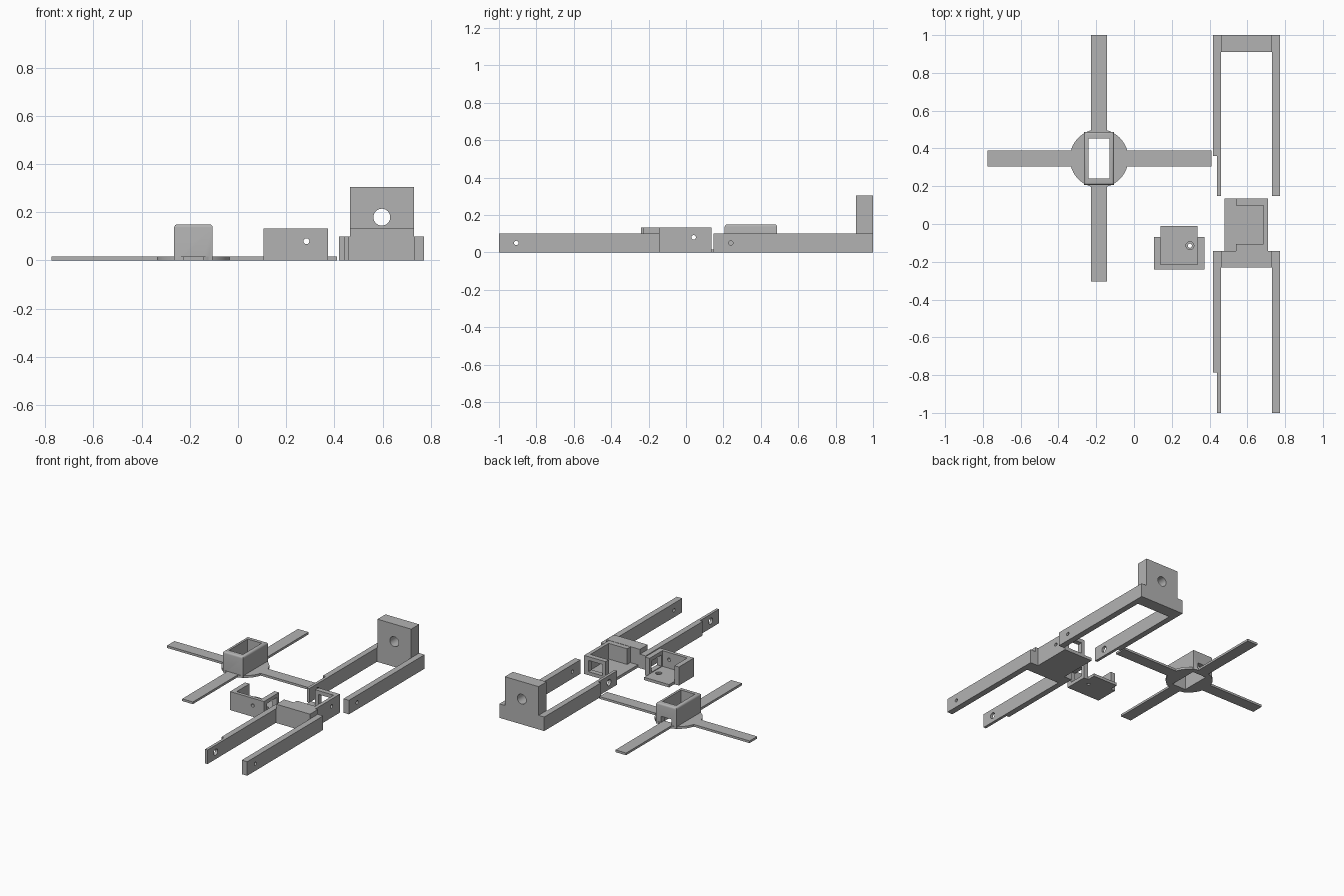
import bpy, bmesh, math
from mathutils import Matrix, Vector

if "Cube" in bpy.data.objects:
    bpy.data.objects.remove(bpy.data.objects["Cube"])

grey = bpy.data.materials.new("plain_grey")
grey.diffuse_color = (0.45, 0.45, 0.45, 1)
grey.use_nodes = True
grey.node_tree.nodes["Principled BSDF"].inputs["Base Color"].default_value = grey.diffuse_color


def add(name, bm):
    bmesh.ops.recalc_face_normals(bm, faces=bm.faces)
    me = bpy.data.meshes.new(name)
    bm.to_mesh(me)
    bm.free()
    me.materials.append(grey)
    ob = bpy.data.objects.new(name, me)
    bpy.context.collection.objects.link(ob)
    return ob


def prism(name, outline, z0, z1):
    bm = bmesh.new()
    face = bm.faces.new([bm.verts.new((x, y, z0)) for x, y in outline])
    top = bmesh.ops.extrude_face_region(bm, geom=[face])["geom"]
    verts = [v for v in top if isinstance(v, bmesh.types.BMVert)]
    bmesh.ops.translate(bm, verts=verts, vec=(0, 0, z1 - z0))
    return add(name, bm)


def box(name, x0, x1, y0, y1, z0, z1):
    return prism(name, [(x0, y0), (x1, y0), (x1, y1), (x0, y1)], z0, z1)


def cylinder(name, centre, radius, length, axis="Z", sides=32):
    turn = {"X": Matrix.Rotation(math.pi / 2, 4, "Y"),
            "Y": Matrix.Rotation(math.pi / 2, 4, "X"),
            "Z": Matrix.Identity(4)}[axis]
    bm = bmesh.new()
    bmesh.ops.create_cone(bm, cap_ends=True, segments=sides, radius1=radius,
                          radius2=radius, depth=length,
                          matrix=Matrix.Translation(centre) @ turn)
    return add(name, bm)


def combine(ob, tool, operation):
    """Apply a boolean and throw the tool away."""
    mod = ob.modifiers.new("bool", "BOOLEAN")
    mod.operation, mod.object, mod.solver = operation, tool, "EXACT"
    bpy.context.view_layer.update()
    graph = bpy.context.evaluated_depsgraph_get()
    me = bpy.data.meshes.new_from_object(ob.evaluated_get(graph))
    ob.modifiers.clear()
    ob.data = me
    bpy.data.objects.remove(tool)


def join(ob, tool):
    combine(ob, tool, "UNION")


def cut(ob, tool):
    combine(ob, tool, "DIFFERENCE")


# Cross-shaped horn with a hub disc and a rectangular socket
CX, CY, T = -0.185, 0.347, 0.016
horn = cylinder("cross_horn", (CX, CY, T / 2), 0.155, T, sides=64)
join(horn, box("arm_x", -0.775, 0.41, 0.305, 0.39, 0, T))
join(horn, box("arm_y", -0.227, -0.143, -0.305, 1.0, 0, T))
bm = bmesh.new()
bmesh.ops.create_cube(bm, size=1, matrix=Matrix.Translation((CX, CY, 0.075))
                      @ Matrix.Diagonal((0.16, 0.28, 0.15, 1)))
rim = [e for e in bm.edges if all(v.co.z > 0.1 for v in e.verts)]
bmesh.ops.bevel(bm, geom=rim, offset=0.013, segments=4, profile=0.5, affect="EDGES")
join(horn, add("socket", bm))
cut(horn, box("socket_hole", CX - 0.055, CX + 0.055, 0.242, 0.452, -0.1, 0.3))
cut(horn, box("cable_slot", CX - 0.04, CX + 0.04, 0.44, 0.6, T, 0.06))


# Forked legs: two arms, the left one thinned at its tip, plus an end block
def fork(name, y0, y1, block_depth, block_height):
    step = y0 + 0.213
    ob = prism(name, [(0.44, y0), (0.46, y0), (0.46, y1 - block_depth),
                      (0.73, y1 - block_depth), (0.73, y0), (0.773, y0),
                      (0.773, y1), (0.419, y1), (0.419, step), (0.44, step)], 0, 0.1)
    join(ob, box("block", 0.464, 0.73, y1 - block_depth, y1, 0, block_height))
    y = y0 + 0.092
    cut(ob, cylinder("pin_hole_right", (0.75, y, 0.05), 0.012, 0.1, "X"))
    cut(ob, cylinder("pin_hole_left", (0.45, y, 0.05), 0.022, 0.1, "X"))
    return ob


upper = fork("upper_fork", 0.147, 1.0, 0.09, 0.305)
cut(upper, cylinder("shaft_hole", (0.597, 0.95, 0.18), 0.035, 0.3, "Y"))
fork("lower_fork", -1.0, -0.143, 0.088, 0.134)


# Three-sided bracket: floor, back wall with a hole, one wall with a window
def bracket(name, half, tongue):
    ob = box(name, -half, half, 0, 0.17, 0, 0.132)
    cut(ob, box("inside", -half + 0.036, half - 0.036, 0.025, 0.3, 0.02, 0.3))
    join(ob, box("floor", -tongue, tongue, 0.01, 0.23, 0, 0.02))
    cut(ob, box("window", half - 0.06, half + 0.1, 0.035, 0.145, 0.025, 0.105))
    cut(ob, cylinder("wall_hole", (0.045, 0, 0.08), 0.012, 0.1, "Y"))
    return ob


small = bracket("small_bracket", 0.134, 0.098)
cut(small, cylinder("floor_hole", (0.057, 0.125, 0), 0.011, 0.2))
cut(small, cylinder("counterbore", (0.057, 0.125, 0.06), 0.021, 0.1))
small.data.transform(Matrix.Translation((0.239, -0.24, 0)))

hip = bracket("fork_bracket", 0.139, 0.139)
hip.data.transform(Matrix.Translation((0.71, -0.004, 0)) @ Matrix.Rotation(math.pi / 2, 4, "Z"))

# Smooth the round parts, keep edges crisp
for ob in bpy.context.collection.objects:
    ob.select_set(True)
    bpy.context.view_layer.objects.active = ob
bpy.ops.object.shade_smooth_by_angle(angle=math.radians(30))
